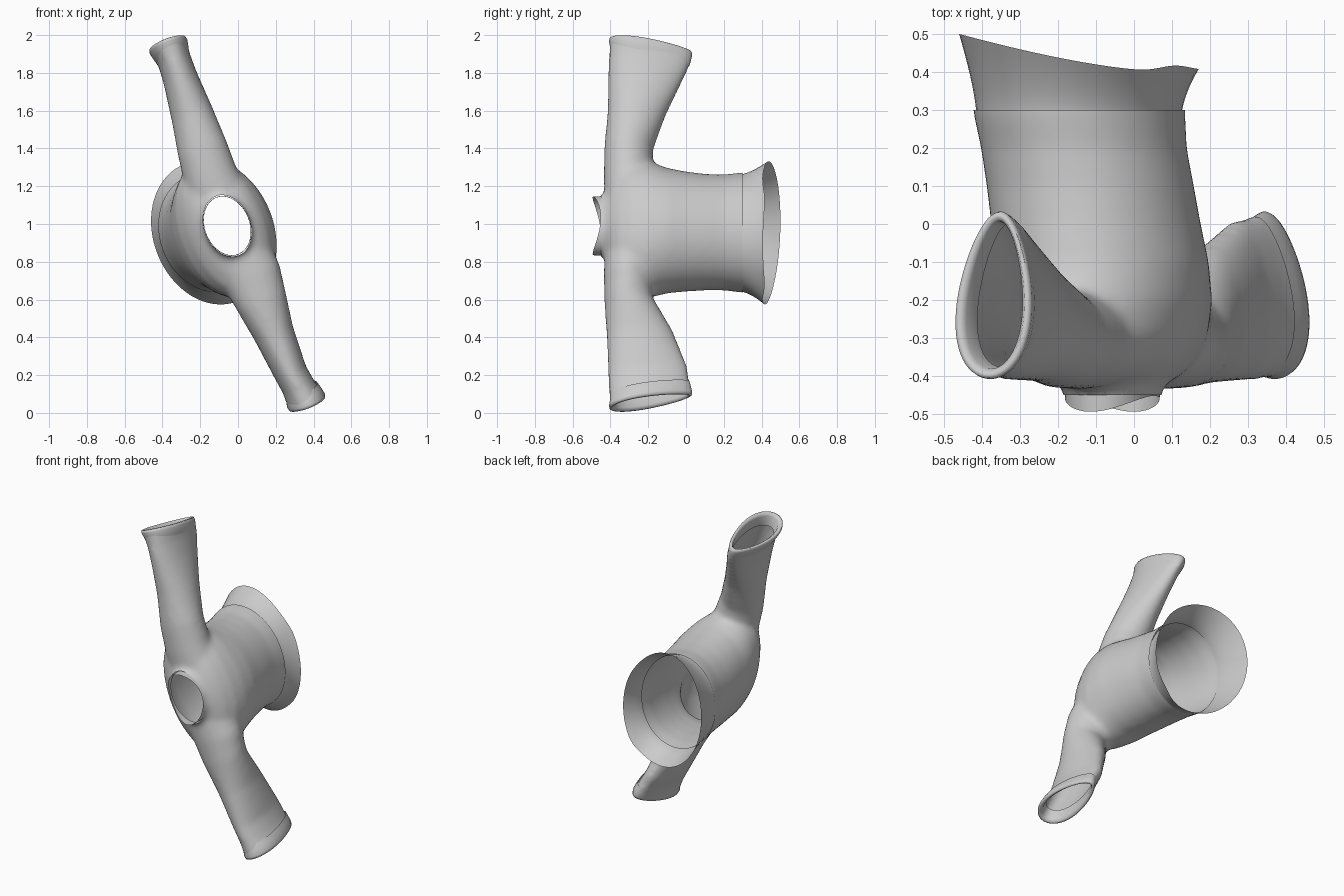
import bpy, bmesh, math
from mathutils import Vector

if "Cube" in bpy.data.objects:
    bpy.data.objects.remove(bpy.data.objects["Cube"])

ANG = math.radians(21)
U = Vector((math.cos(ANG), 0, math.sin(ANG)))     # across the sleeves
D = Vector((-math.sin(ANG), 0, math.cos(ANG)))    # along the upper sleeve
Y = Vector((0, 1, 0))
N = 64


def ring(c, ax, ay, a, b, taper=0.0, tilt=None):
    """Oval of N points; taper narrows one end, tilt leans the oval."""
    pts = []
    for i in range(N):
        t = 2 * math.pi * i / N
        s = math.sin(t)
        p = Vector(c) + ax * a * math.cos(t) * (1 - taper * s) + ay * b * s
        if tilt:
            p += tilt * b * s
        pts.append(p)
    return pts


def loft(bm, rings, cap=False):
    vs = [[bm.verts.new(p) for p in r] for r in rings]
    for r0, r1 in zip(vs, vs[1:]):
        for i in range(N):
            j = (i + 1) % N
            bm.faces.new((r0[i], r0[j], r1[j], r1[i]))
    if cap:
        bm.faces.new(vs[0][::-1])
        bm.faces.new(vs[-1])


def finish(name, bm):
    bmesh.ops.recalc_face_normals(bm, faces=bm.faces)
    me = bpy.data.meshes.new(name)
    bm.to_mesh(me)
    bm.free()
    ob = bpy.data.objects.new(name, me)
    bpy.context.collection.objects.link(ob)
    me.shade_smooth()
    return ob


# Solid garment: torso (y, cx, cz, half width, half length)
torso = [(.40, -.145, .955, .272, .325), (.30, -.145, .955, .272, .325),
         (.20, -.132, .955, .264, .312), (.10, -.115, .957, .266, .314),
         (.00, -.10, .96, .268, .324), (-.10, -.083, .965, .27, .34),
         (-.20, -.073, .97, .262, .375), (-.29, -.068, .975, .24, .39),
         (-.36, -.062, .98, .20, .36), (-.40, -.057, .985, .16, .28),
         (-.42, -.057, .99, .13, .19), (-.45, -.057, .99, .12, .162),
         (-.52, -.057, .99, .118, .158)]
# Sleeves (cx, cz, y min, y max, half width), shoulder to cuff
upper = [(-.07, 1.05, -.43, -.16, .17), (-.145, 1.25, -.435, -.175, .145),
         (-.19, 1.40, -.432, -.175, .134), (-.243, 1.58, -.415, -.11, .113),
         (-.305, 1.77, -.412, -.02, .092), (-.335, 1.86, -.408, .02, .088),
         (-.37, 1.945, -.405, .03, .10), (-.41, 2.05, -.405, .03, .10)]
lower = [(-.02, .90, -.43, -.16, .17), (.07, .73, -.435, -.175, .16),
         (.12, .60, -.432, -.175, .139), (.19, .42, -.42, -.07, .107),
         (.275, .22, -.412, .01, .088), (.32, .14, -.408, .02, .088),
         (.362, .06, -.405, .03, .10), (.40, -.045, -.405, .03, .10)]
LEAN = 0.17

bm = bmesh.new()
loft(bm, [ring((x, y, z), U, D, a, b) for y, x, z, a, b in torso], True)
for rows, sign in ((upper, 1), (lower, -1)):
    n = len(rows) - 1
    loft(bm, [ring((x, (y0 + y1) / 2, z), U, Y, w, (y1 - y0) / 2,
                   .25 * i / n, D * (-sign * LEAN * i / n))
              for i, (x, z, y0, y1, w) in enumerate(rows)], True)
solid = finish("shirt_solid", bm)

# Fuse the tubes into one soft skin
rm = solid.modifiers.new("fuse", 'REMESH')
rm.mode = 'VOXEL'
rm.voxel_size = 0.017
sm = solid.modifiers.new("soften", 'SMOOTH')
sm.factor = 0.5
sm.iterations = 8
dg = bpy.context.evaluated_depsgraph_get()
skin = bpy.data.meshes.new_from_object(solid.evaluated_get(dg))
bpy.data.objects.remove(solid)

# Open the hem, the neck and both sleeve ends
bm = bmesh.new()
bm.from_mesh(skin)
cuts = [((0, .30, 0), Y), ((0, -.45, 0), -Y)]
for rows, sign in ((upper, 1), (lower, -1)):
    x, z, y0, y1, w = rows[-2]
    cuts.append(((x, (y0 + y1) / 2, z), D * sign + Y * LEAN))
for co, no in cuts:
    bmesh.ops.bisect_plane(bm, geom=bm.verts[:] + bm.edges[:] + bm.faces[:],
                           plane_co=co, plane_no=no, clear_outer=True)
finish("shirt_body", bm)

# Flared hem band with a wavy open edge, tucked inside the body
bm = bmesh.new()
rows = []
for k in range(9):
    t = k / 8
    f = t ** 1.5
    pts = ring((-.145, 0, .953), U, D, .262 + .041 * f, .314 + .075 * f)
    for p in pts:
        edge = .405 + .095 * max(0, (.03 - p.x) / .49) ** 1.4
        edge += .012 * math.exp(-((p.x - .11) / .05) ** 2)
        p.y = .28 + (edge - .28) * t
    rows.append(pts)
loft(bm, rows)
finish("hem_band", bm)

# Neck band, standing higher at its two ends
bm = bmesh.new()
rows = []
for k in range(4):
    pts = ring((-.057, 0, .99), U, D, .121 - .001 * k, .163 - .001 * k)
    for i, p in enumerate(pts):
        edge = -.452 - .042 * math.sin(2 * math.pi * i / N) ** 2
        p.y = -.43 + (edge + .43) * k / 3
    rows.append(pts)
loft(bm, rows)
finish("neck_band", bm)

# Turned-in cuffs (offset along the sleeve, growth)
for name, rows, sign in (("upper_cuff", upper, 1), ("lower_cuff", lower, -1)):
    x, z, y0, y1, w = rows[-2]
    bm = bmesh.new()
    loft(bm, [ring(Vector((x, (y0 + y1) / 2, z)) + D * sign * o, U, Y, w + g,
                   (y1 - y0) / 2 + g, .25, D * (-sign * LEAN))
              for o, g in ((-.08, -.012), (-.05, -.004), (-.015, .003),
                           (.0, .0), (.003, -.012), (-.015, -.024), (-.08, -.03))])
    finish(name, bm)
